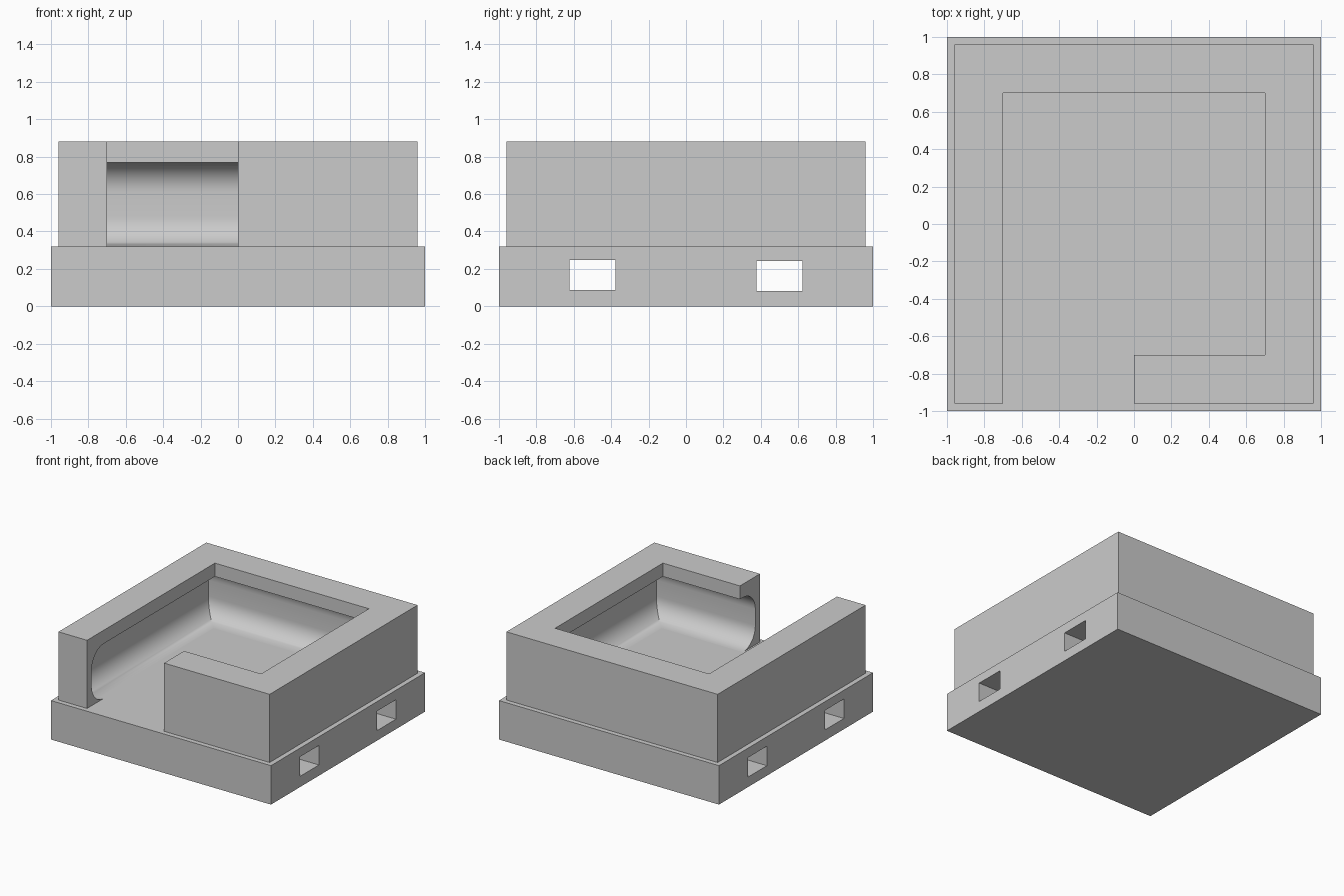
import bpy, bmesh, math

cube = bpy.data.objects.get("Cube")
if cube:
    bpy.data.objects.remove(cube, do_unlink=True)

GREY = (0.6, 0.6, 0.6, 1.0)
grey = bpy.data.materials.new("plain grey")
grey.use_nodes = True
grey.diffuse_color = GREY
grey.node_tree.nodes["Principled BSDF"].inputs["Base Color"].default_value = GREY

BASE_TOP, WALL_TOP, LIP_BOTTOM = 0.32, 0.88, 0.77
OUTER, LIP, HOLLOW, RADIUS = 0.96, 0.70, 0.90, 0.16


def finish(name, bm):
    bmesh.ops.recalc_face_normals(bm, faces=bm.faces)
    mesh = bpy.data.meshes.new(name)
    bm.to_mesh(mesh)
    bm.free()
    obj = bpy.data.objects.new(name, mesh)
    bpy.context.collection.objects.link(obj)
    mesh.materials.append(grey)
    return obj


def box(name, centre, size):
    bm = bmesh.new()
    bmesh.ops.create_cube(bm, size=1)
    bmesh.ops.scale(bm, vec=size, verts=bm.verts)
    bmesh.ops.translate(bm, vec=centre, verts=bm.verts)
    return finish(name, bm)


def apply_modifiers(obj):
    graph = bpy.context.evaluated_depsgraph_get()
    obj.data = bpy.data.meshes.new_from_object(obj.evaluated_get(graph))
    obj.modifiers.clear()


# Base slab with two tunnels running side to side
base = box("base_slab", (0, 0, BASE_TOP / 2), (2, 2, BASE_TOP))
cutters = [box("tunnel_cutter", (0, y, z), (3, 0.245, 0.16))
           for y, z in ((-0.5, 0.168), (0.5, 0.162))]
for cutter in cutters:
    mod = base.modifiers.new("tunnel", "BOOLEAN")
    mod.operation, mod.solver, mod.object = "DIFFERENCE", "EXACT", cutter
apply_modifiers(base)
for cutter in cutters:
    bpy.data.objects.remove(cutter, do_unlink=True)


# Wall cross-section as (distance from centre, height), hollowed under the lip
def arc(cz, start):
    steps = 12
    angles = [math.radians(start - 90 * i / steps) for i in range(steps + 1)]
    return [(HOLLOW - RADIUS + RADIUS * math.cos(a), cz + RADIUS * math.sin(a))
            for a in angles]


profile = [(OUTER, BASE_TOP), (OUTER, WALL_TOP), (LIP, WALL_TOP), (LIP, LIP_BOTTOM)]
profile += arc(LIP_BOTTOM - RADIUS, 90) + arc(BASE_TOP + RADIUS, 0)

# Sweep the section round the square, leaving a doorway in the front
bm = bmesh.new()
stations = []
for place in (lambda d: (0, -d), lambda d: (d, -d), lambda d: (d, d),
              lambda d: (-d, d), lambda d: (-d, -d), lambda d: (-LIP, -d)):
    stations.append([bm.verts.new((*place(d), z)) for d, z in profile])
for a, b in zip(stations, stations[1:]):
    for i in range(len(profile)):
        j = (i + 1) % len(profile)
        bm.faces.new((a[i], a[j], b[j], b[i]))
bm.faces.new(stations[0])
bm.faces.new(stations[-1])
bmesh.ops.remove_doubles(bm, verts=bm.verts, dist=0.0001)
wall = finish("hollowed_wall", bm)

# Smooth only the coved inner surfaces
bpy.ops.object.select_all(action="DESELECT")
wall.select_set(True)
bpy.context.view_layer.objects.active = wall
bpy.ops.object.shade_smooth_by_angle(angle=math.radians(30))
